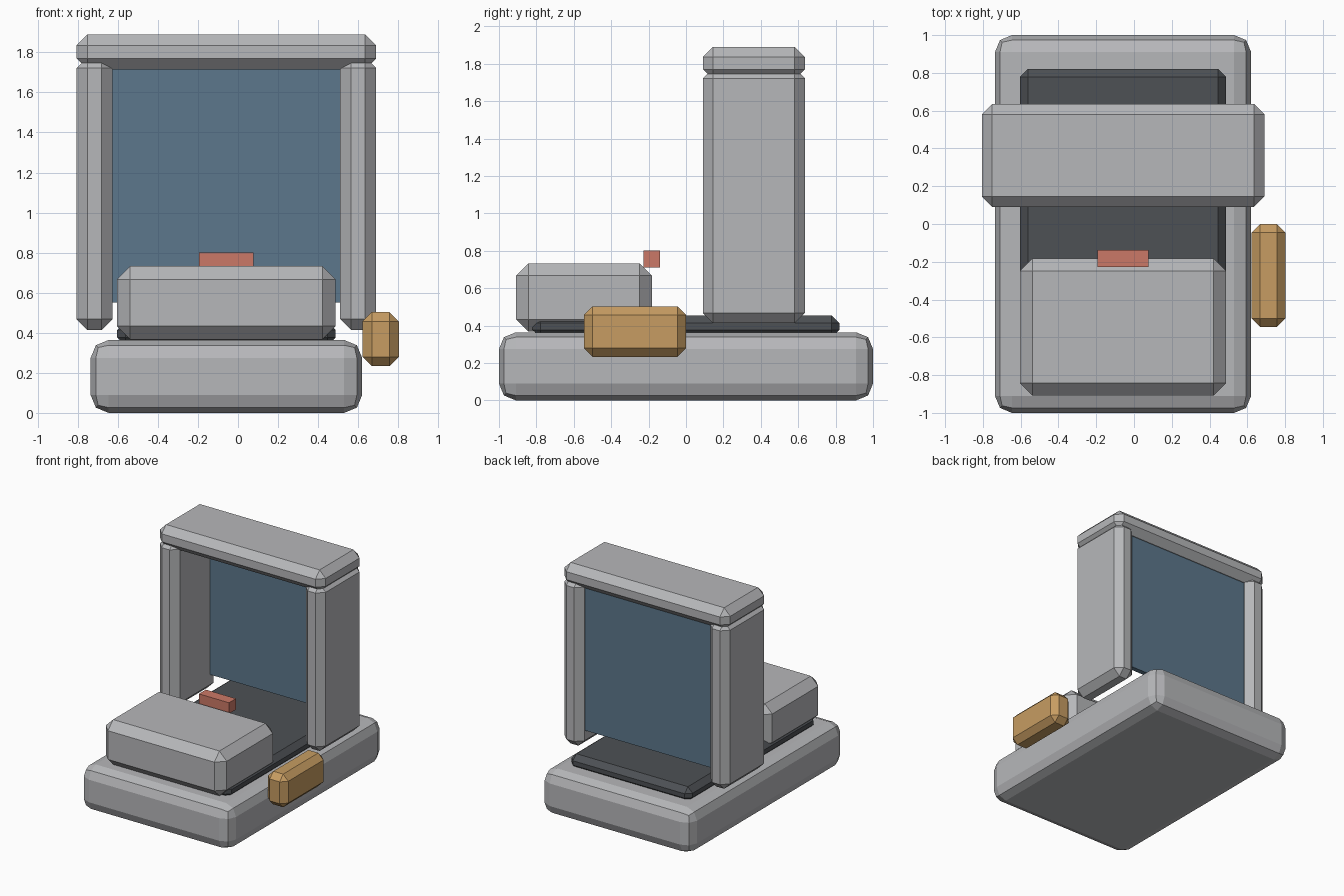
import bpy, bmesh
from mathutils import Vector

if "Cube" in bpy.data.objects:
    bpy.data.objects.remove(bpy.data.objects["Cube"])


def material(name, rgb):
    m = bpy.data.materials.new(name)
    m.diffuse_color = (*rgb, 1.0)
    m.use_nodes = True
    m.node_tree.nodes["Principled BSDF"].inputs["Base Color"].default_value = m.diffuse_color
    return m


GREY = material("light_grey", (0.47, 0.475, 0.49))
DARK = material("charcoal", (0.075, 0.082, 0.09))
BLUE = material("screen_blue", (0.108, 0.185, 0.262))
RED = material("coral_red", (0.60, 0.19, 0.135))
TAN = material("tan_orange", (0.57, 0.335, 0.122))


def block(name, mat, x, y, z, bevel=0.0, segments=1):
    """Box spanning the given (min, max) ranges, with bevelled edges."""
    lo = Vector((x[0], y[0], z[0]))
    hi = Vector((x[1], y[1], z[1]))
    bm = bmesh.new()
    bmesh.ops.create_cube(bm, size=1.0)
    for v in bm.verts:
        v.co = (lo + hi) / 2 + v.co * (hi - lo)
    if bevel:
        bmesh.ops.bevel(bm, geom=bm.edges[:], offset=bevel, offset_type='OFFSET',
                        segments=segments, profile=0.5, affect='EDGES')
    bmesh.ops.recalc_face_normals(bm, faces=bm.faces[:])
    mesh = bpy.data.meshes.new(name)
    bm.to_mesh(mesh)
    bm.free()
    mesh.materials.append(mat)
    ob = bpy.data.objects.new(name, mesh)
    bpy.context.collection.objects.link(ob)
    return ob


MID = -0.058  # the body is symmetric about this x


def wide(half):
    return (MID - half, MID + half)


# Base slab and dark bed on top of it
block("base", GREY, wide(0.678), (-1.0, 1.0), (0.0, 0.364), 0.09, 2)
block("bed", DARK, wide(0.546), (-0.82, 0.82), (0.335, 0.455), 0.042)

# Front block with the small red bar behind it
block("front_block", GREY, wide(0.546), (-0.908, -0.183), (0.367, 0.733), 0.066)
block("red_bar", RED, wide(0.136), (-0.228, -0.138), (0.71, 0.80))

# Upright frame: two columns and a top beam
for side, label in ((-1, "left"), (1, "right")):
    xs = sorted((MID + side * 0.568, MID + side * 0.748))
    block(label + "_column", GREY, xs, (0.09, 0.636), (0.413, 1.777), 0.055)
block("top_beam", GREY, wide(0.748), (0.09, 0.636), (1.715, 1.89), 0.055)

# Blue panel between the columns
block("panel", BLUE, wide(0.572), (0.535, 0.575), (0.55, 1.73))

# Side handle
block("side_handle", TAN, (0.622, 0.803), (-0.545, 0.0), (0.233, 0.503), 0.046)
